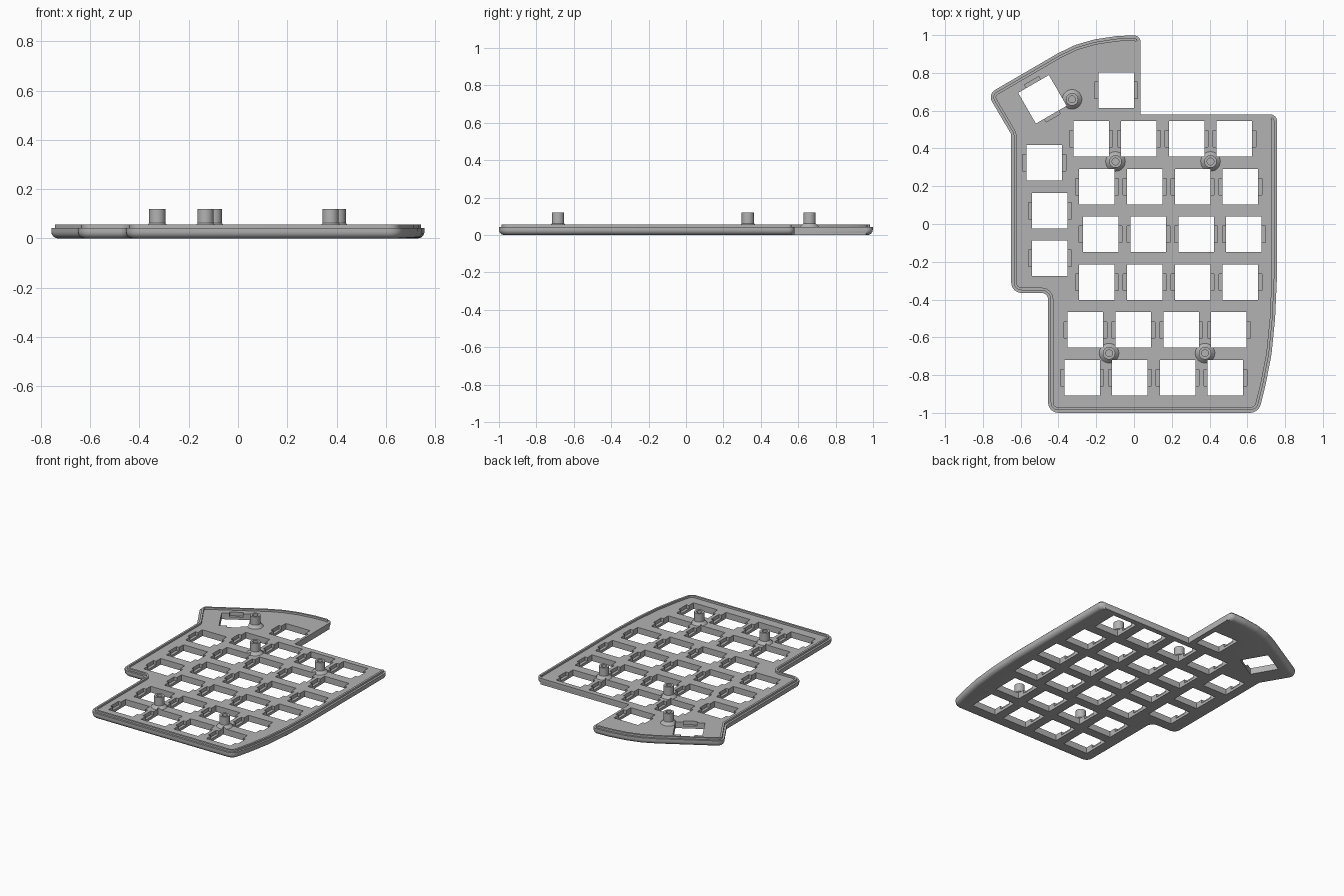
import bpy, bmesh, math
from mathutils import Vector, Matrix

if "Cube" in bpy.data.objects:
    bpy.data.objects.remove(bpy.data.objects["Cube"])

grey = bpy.data.materials.new("light grey")
grey.diffuse_color = (0.45, 0.45, 0.45, 1)
grey.use_nodes = True
grey.node_tree.nodes["Principled BSDF"].inputs["Base Color"].default_value = grey.diffuse_color

FLOOR, RIM_TOP, POST_TOP = 0.043, 0.056, 0.12
HOLE = 0.188

# Outline corners (x, y, rounding radius), counter-clockwise from the inner corner
CORNERS = [
    (0.035, 0.58, 0), (0.035, 1.0, 0.035), (-0.09, 0.995, 0.06), (-0.21, 0.977, 0.06),
    (-0.31, 0.948, 0.05), (-0.40, 0.905, 0.05), (-0.775, 0.687, 0.045), (-0.65, 0.475, 0.04),
    (-0.65, -0.365, 0.055), (-0.455, -0.365, 0.035), (-0.455, -1.0, 0.055),
    (0.66, -1.0, 0.06), (0.697, -0.85, 0.06), (0.728, -0.69, 0.06), (0.747, -0.5, 0.08),
    (0.757, -0.28, 0.08), (0.757, 0.58, 0.035)]


def rounded(corners, steps=6):
    pts = []
    for i, (x, y, r) in enumerate(corners):
        p = Vector((x, y))
        if r == 0:
            pts.append(p)
            continue
        a = (Vector(corners[i - 1][:2]) - p).normalized()
        b = (Vector(corners[(i + 1) % len(corners)][:2]) - p).normalized()
        half = a.angle(b) / 2
        cut = min(r / math.tan(half), r * 1.7)
        rad = cut * math.tan(half)
        centre = p + (a + b).normalized() * (cut / math.cos(half))
        s, e = p + a * cut - centre, p + b * cut - centre
        turn = s.angle_signed(e)          # clockwise positive
        n = steps if abs(turn) > 0.4 else 2
        for k in range(n + 1):
            t = -turn * k / n
            c, d = math.cos(t), math.sin(t)
            pts.append(centre + Vector((s.x * c - s.y * d, s.x * d + s.y * c)))
    return pts


OUTLINE = rounded(CORNERS)


def inset(d):
    # The two straight edges beside the inner corner stay in place
    out, n = [], len(OUTLINE)
    for i, p in enumerate(OUTLINE):
        e1 = (p - OUTLINE[i - 1]).normalized()
        e2 = (OUTLINE[(i + 1) % n] - p).normalized()
        n1, n2 = Vector((-e1.y, e1.x)), Vector((-e2.y, e2.x))
        w = 0 if i in (0, 1, n - 1) else 1
        out.append(p + (n1 + n2) / (1 + n1.dot(n2)) * d * w)
    return out


def finish(name, bm, smooth=True):
    bmesh.ops.recalc_face_normals(bm, faces=bm.faces)
    me = bpy.data.meshes.new(name)
    bm.to_mesh(me)
    bm.free()
    me.materials.append(grey)
    ob = bpy.data.objects.new(name, me)
    bpy.context.collection.objects.link(ob)
    bpy.ops.object.select_all(action='DESELECT')
    bpy.context.view_layer.objects.active = ob
    ob.select_set(True)
    if smooth:
        bpy.ops.object.shade_smooth_by_angle(angle=math.radians(35))
    return ob


def bridge(bm, a, b, closed=True):
    n = len(a)
    for i in range(n if closed else n - 1):
        j = (i + 1) % n
        bm.faces.new((a[i], a[j], b[j], b[i]))


def lathe(name, profile, x, y, steps=32, closed=False):
    bm = bmesh.new()
    rings = [[bm.verts.new((x + r * math.cos(k * math.tau / steps),
                            y + r * math.sin(k * math.tau / steps), z))
              for k in range(steps)] for r, z in profile]
    for a, b in zip(rings, rings[1:]):
        bridge(bm, a, b)
    bm.faces.new(rings[0])
    bm.faces.new(rings[-1])
    return finish(name, bm)


# Key openings: (x, y, angle)
keys = [(x0 + 0.253 * k, 0.451 - 0.253 * row, 0)
        for row, x0 in enumerate((-0.227, -0.196, -0.177, -0.196, -0.257, -0.275))
        for k in range(4)]
keys += [(-0.475, 0.324, 0), (-0.445, 0.071, 0), (-0.445, -0.182, 0),
         (-0.095, 0.707, 0), (-0.485, 0.66, 120)]


def key_boxes(name, w, h, z0, z1):
    bm = bmesh.new()
    for x, y, a in keys:
        m = (Matrix.Translation((x, y, (z0 + z1) / 2)) @ Matrix.Rotation(math.radians(a), 4, 'Z')
             @ Matrix.Diagonal((w, h, z1 - z0, 1)))
        bmesh.ops.create_cube(bm, size=1, matrix=m)
    ob = finish(name, bm, False)
    ob.hide_render = True
    return ob


def boolean(ob, other, op='DIFFERENCE'):
    bpy.context.view_layer.objects.active = ob
    mod = ob.modifiers.new("cut", 'BOOLEAN')
    mod.operation, mod.object, mod.solver = op, other, 'EXACT'
    bpy.ops.object.modifier_apply(modifier=mod.name)


# Plate with a rounded lower edge
bm = bmesh.new()
R = 0.028
layers = [(R * (1 - math.sin(t)), R * (1 - math.cos(t)))
          for t in (k * math.pi / 12 for k in range(7))] + [(0, FLOOR)]
loops = [[bm.verts.new((p.x, p.y, z)) for p in inset(d)] for d, z in layers]
for a, b in zip(loops, loops[1:]):
    bridge(bm, a, b)
bm.faces.new(loops[0])
bm.faces.new(loops[-1])
plate = finish("plate", bm, False)

# Screw posts with flared feet
posts = [(-0.328, 0.66), (-0.098, 0.331), (0.405, 0.331), (-0.132, -0.684), (0.376, -0.684)]
for x, y in posts:
    foot = lathe("foot", [(0.052, FLOOR - 0.02), (0.052, FLOOR), (0.033, FLOOR + 0.019)], x, y)
    boolean(plate, foot, 'UNION')
    bpy.data.objects.remove(foot)
    lathe("post", [(0.033, 0.022), (0.033, POST_TOP), (0.018, POST_TOP), (0.018, 0.06)], x, y)

# Cut the key openings and the clip recesses beside them
for cutter in (key_boxes("opening_cutter", HOLE, HOLE, -0.1, 0.2),
               key_boxes("clip_cutter", HOLE + 0.04, 0.087, 0.018, 0.2)):
    boolean(plate, cutter)
    bpy.data.objects.remove(cutter)
bpy.ops.object.select_all(action='DESELECT')
bpy.context.view_layer.objects.active = plate
plate.select_set(True)
bpy.ops.object.shade_smooth_by_angle(angle=math.radians(30))

# Thin raised rim, open beside the inner corner
bm = bmesh.new()
strips = [[bm.verts.new((p.x, p.y, z)) for p in inset(d)[2:-1]]
          for d, z in ((0.014, FLOOR - 0.005), (0.014, RIM_TOP),
                       (0.028, RIM_TOP), (0.028, FLOOR - 0.005))]
for i in range(4):
    bridge(bm, strips[i - 1], strips[i], False)
for end in (0, -1):
    bm.faces.new([s[end] for s in strips])
finish("rim", bm)
